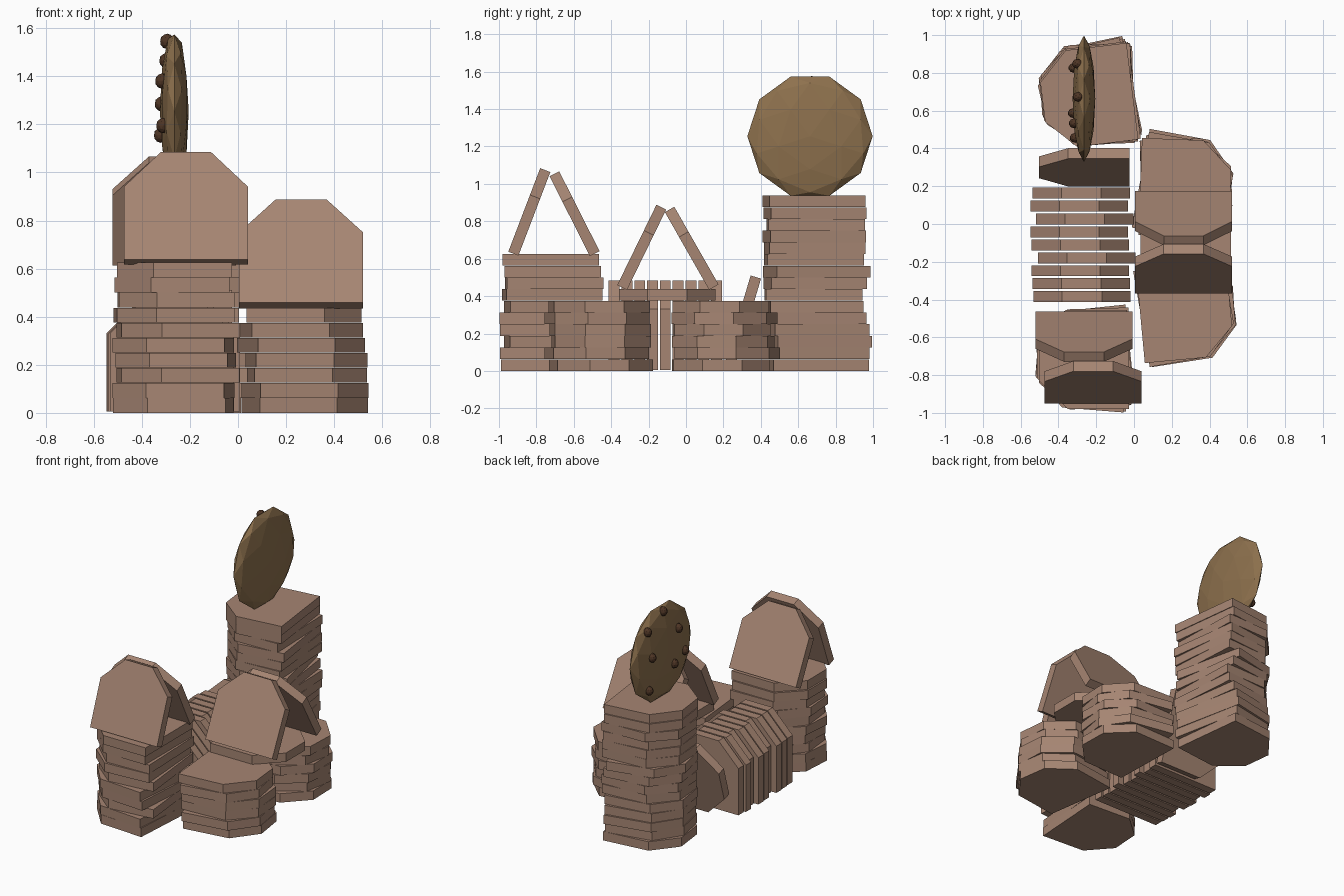
import bpy, bmesh, math, random
from mathutils import Matrix, Vector

if "Cube" in bpy.data.objects:
    bpy.data.objects.remove(bpy.data.objects["Cube"])

random.seed(4)
W, L, SIDE, TOP = 0.515, 0.478, 0.325, 0.21   # slice width, length, straight side, top width
PITCH = 0.0625                                # stacking distance


def material(name, col):
    m = bpy.data.materials.new(name)
    m.diffuse_color = (*col, 1)
    m.use_nodes = True
    m.node_tree.nodes["Principled BSDF"].inputs["Base Color"].default_value = m.diffuse_color
    return m


BREAD = material("toast", (0.38, 0.235, 0.17))
COOKIE = material("cookie", (0.27, 0.165, 0.075))
CHIP = material("chip", (0.075, 0.035, 0.018))


def finish(bm, name, mat):
    bmesh.ops.recalc_face_normals(bm, faces=bm.faces)
    me = bpy.data.meshes.new(name)
    bm.to_mesh(me)
    bm.free()
    me.materials.append(mat)
    ob = bpy.data.objects.new(name, me)
    bpy.context.collection.objects.link(ob)
    return ob


def add_slice(bm, mat, thick=0.058):
    """Toast slice standing in XZ, flat base at z=0, thickness along y."""
    w, t = W / 2, TOP / 2
    outline = [(-w, 0), (w, 0), (w, SIDE), (t, L), (-t, L), (-w, SIDE)]
    face = bm.faces.new([bm.verts.new(mat @ Vector((x, -thick / 2, z))) for x, z in outline])
    ext = bmesh.ops.extrude_face_region(bm, geom=[face], use_keep_orig=True)
    vs = [g for g in ext["geom"] if isinstance(g, bmesh.types.BMVert)]
    bmesh.ops.translate(bm, verts=vs, vec=mat.to_3x3() @ Vector((0, thick, 0)))


def rot(deg, axis):
    return Matrix.Rotation(math.radians(deg), 4, axis)


def stack(name, x, y, count, heading, low, high, top=None):
    """Pile of flat slices; heading 0 puts the crown at +x, 180 at -x."""
    bm = bmesh.new()
    for i in range(count):
        a = random.uniform(low, high)
        if top is not None and i >= count - 2:
            a = top
        m = (Matrix.Translation((x + random.uniform(-.012, .012), y + random.uniform(-.012, .012),
                                 (i + 0.5) * PITCH))
             @ rot(heading + a, 'Z') @ Matrix.Translation((-L / 2, 0, 0))
             @ rot(90, 'Y') @ rot(90, 'Z'))
        add_slice(bm, m, 0.0618)
    finish(bm, name, BREAD)


# towers and low stacks
stack("front_tower", -0.265, -0.715, 10, 180, -7, 7, 0)
stack("back_tower", -0.245, 0.685, 15, 180, 1, 13, 7)
stack("front_right_stack", 0.28, -0.455, 6, 0, 0, 12)
stack("back_right_stack", 0.28, 0.2, 6, 0, -11, 2)

# slice bridging the two low stacks
bm = bmesh.new()
add_slice(bm, Matrix.Translation((0.035, -0.1, 6.5 * PITCH)) @ rot(90, 'Y') @ rot(90, 'Z'), 0.0618)
finish(bm, "bridge_slice", BREAD)

# row of upright slices forming the wall
bm = bmesh.new()
offsets = [-0.28, -0.29, -0.26, -0.29, -0.285, -0.25, -0.285, -0.28, -0.275]
for i, x in enumerate(offsets):
    add_slice(bm, Matrix.Translation((x, 0.163 - i * 0.0684, 0.005)))
finish(bm, "wall_slices", BREAD)

# slice on its side, leaning on the back tower
bm = bmesh.new()
add_slice(bm, Matrix.Translation((-0.025, 0.227, 0.008)) @ rot(-16.5, 'X')
          @ Matrix.Translation((0, 0, W / 2)) @ rot(-90, 'Y'))
finish(bm, "leaning_slice", BREAD)

# pitched roofs: (x, y, z of base centre, tilt)
roofs = {"front_tower_roof": [(-0.2165, -0.923, 0.627, -20.9), (-0.265, -0.488, 0.627, 26.8)],
         "right_roof": [(0.2625, -0.3415, 0.446, -26), (0.2625, 0.149, 0.448, 29.7)]}
for name, parts in roofs.items():
    bm = bmesh.new()
    for x, y, z, tilt in parts:
        add_slice(bm, Matrix.Translation((x, y, z)) @ rot(tilt, 'X'))
    finish(bm, name, BREAD)

# cookie standing on the back tower
R, H = 0.335, 0.06
C = Vector((-0.265, 0.663, 1.255))
bm = bmesh.new()
bmesh.ops.create_icosphere(bm, subdivisions=2, radius=1, matrix=Matrix.Translation(C)
                           @ Matrix.Diagonal((H, R, R, 1)) @ rot(90, 'Y'))
finish(bm, "cookie", COOKIE)

# chips on its left face
bm = bmesh.new()
for y, z in [(0.01, 0.29), (-0.13, 0.125), (0.185, 0.21), (-0.207, -0.06),
             (0.163, 0.03), (-0.076, -0.1), (0.174, -0.2)]:
    x = -H * math.sqrt(max(0, 1 - (y * y + z * z) / R ** 2))
    bmesh.ops.create_icosphere(bm, subdivisions=2, radius=1, matrix=Matrix.Translation(C + Vector((x, y, z)))
                               @ Matrix.Diagonal((0.03, 0.026, 0.032, 1)))
finish(bm, "cookie_chips", CHIP)
